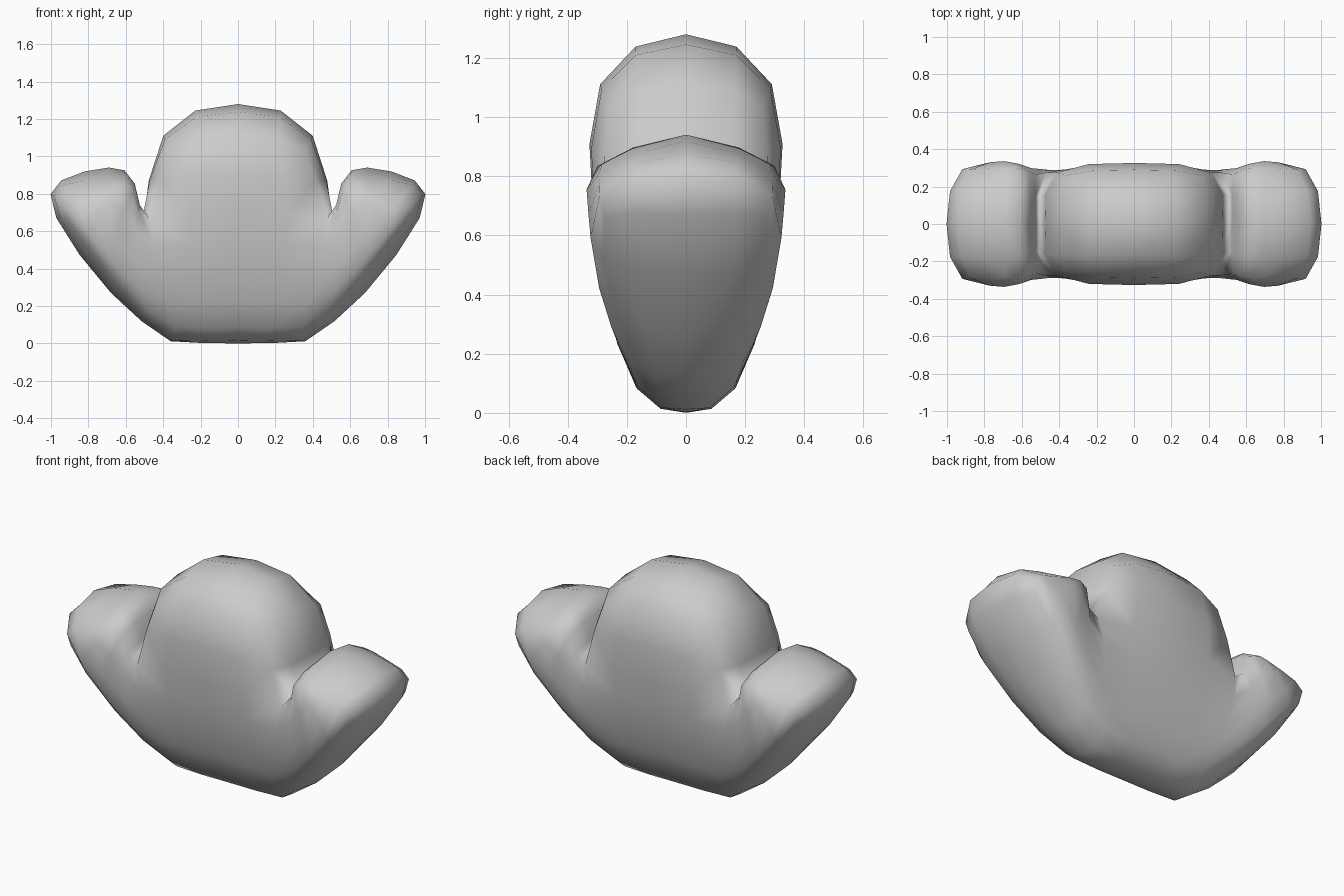
import bpy, bmesh

if "Cube" in bpy.data.objects:
    bpy.data.objects.remove(bpy.data.objects["Cube"])

# Points on the right half of the surface: x, half depth, z of the front/back rim
RIM = {
    "c_base": (0, .17, .09), "c_low": (0, .275, .40), "c_mid": (0, .315, .70), "c_top": (0, .29, 1.11),
    "base": (.34, .165, .09), "low": (.42, .265, .38), "notch": (.47, .275, .66), "top": (.36, .26, 1.04),
    "under": (.64, .24, .33), "lobe": (.66, .315, .55), "inner": (.56, .28, .82),
    "tip_in": (.69, .285, .83), "tip": (.87, .29, .78), "tip_out": (.91, .275, .66),
}
# x, z of the same points on the y = 0 centre line
SPINE = {
    "c_base": (0, 0), "base": (.36, .012), "under": (.68, .27), "tip_out": (.97, .67), "tip": (.945, .87),
    "tip_in": (.69, .945), "inner": (.56, .85), "notch": (.50, .70), "top": (.40, 1.11), "c_top": (0, 1.28),
}
# Quads of the front/back panels
PANELS = [
    ("c_base", "base", "low", "c_low"), ("c_low", "low", "notch", "c_mid"), ("c_mid", "notch", "top", "c_top"),
    ("base", "under", "lobe", "low"), ("low", "lobe", "inner", "notch"),
    ("under", "tip_out", "tip", "lobe"), ("lobe", "tip", "tip_in", "inner"),
]
bm = bmesh.new()
cache = {}


def vert(name, sx, sy):
    """Shared vertex; sy = 0 is the centre line."""
    x, d, z = RIM[name]
    if sy == 0:
        x, z = SPINE[name]
    key = (name, sx if x else 0, sy)
    if key not in cache:
        cache[key] = bm.verts.new((sx * x, sy * d, z))
    return cache[key]


rim_order = list(SPINE)
for sx in (-1, 1):
    for sy in (-1, 1):
        # Front and back panels
        for names in PANELS:
            bm.faces.new([vert(n, sx, sy) for n in names])
        # Band running round the outline
        for a, b in zip(rim_order, rim_order[1:]):
            bm.faces.new([vert(a, sx, 0), vert(b, sx, 0), vert(b, sx, sy), vert(a, sx, sy)])

# Firm edges at both ends of the flat underside
crease = bm.edges.layers.float.new("crease_edge")
for sx in (-1, 1):
    for sy in (-1, 1):
        bm.edges.get((vert("base", sx, 0), vert("base", sx, sy)))[crease] = 0.5

bmesh.ops.recalc_face_normals(bm, faces=bm.faces[:])
for f in bm.faces:
    f.smooth = True
mesh = bpy.data.meshes.new("three_lobed_body")
bm.to_mesh(mesh)
bm.free()
body = bpy.data.objects.new("three_lobed_body", mesh)
bpy.context.collection.objects.link(body)

# Rounded surface
sub = body.modifiers.new("rounding", "SUBSURF")
sub.levels = sub.render_levels = 1

# Push the cage outwards until the rounded surface passes through the points
goal = [p.co.copy() for p in mesh.vertices]
for _ in range(12):
    dg = bpy.context.evaluated_depsgraph_get()
    now = [p.co.copy() for p in body.evaluated_get(dg).data.vertices]
    for p, g, n in zip(mesh.vertices, goal, now):
        p.co += g - n
    mesh.update()
    body.update_tag()
    bpy.context.view_layer.update()
